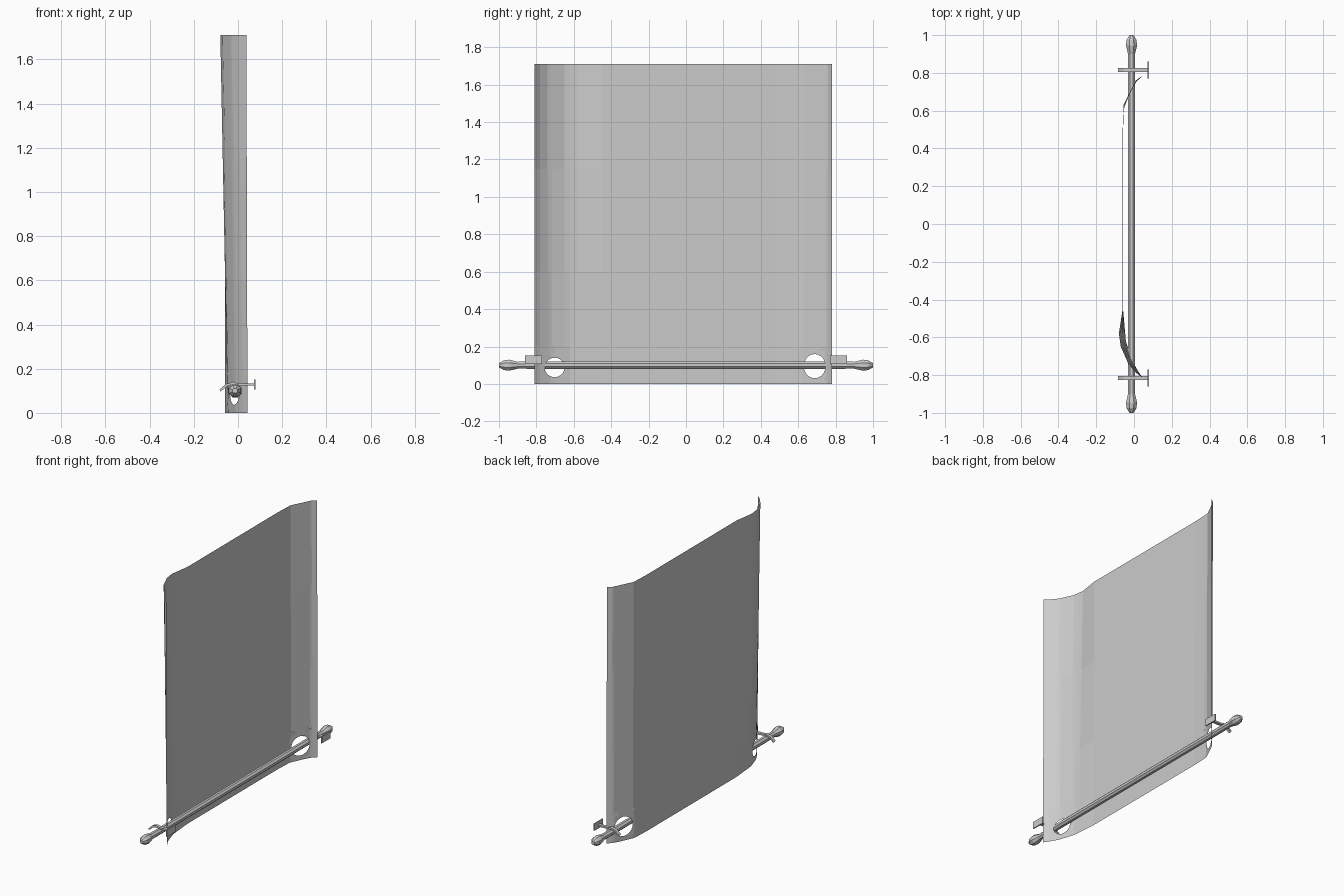
import bpy, bmesh, math

if "Cube" in bpy.data.objects:
    bpy.data.objects.remove(bpy.data.objects["Cube"])

HEIGHT, PATCH_H = 1.71, 0.2


def finish(name, bm):
    bmesh.ops.remove_doubles(bm, verts=bm.verts, dist=1e-5)
    bmesh.ops.recalc_face_normals(bm, faces=bm.faces)
    me = bpy.data.meshes.new(name)
    bm.to_mesh(me)
    bm.free()
    ob = bpy.data.objects.new(name, me)
    bpy.context.collection.objects.link(ob)
    return ob


# Curved cross-section of the sheet as (y, x), at its bottom and top
BOTTOM = [(-.81, .043), (-.78, .022), (-.72, -.012), (-.62, -.043), (-.45, -.058),
          (.5, -.058), (.62, -.053), (.75, .008), (.78, .04)]
TOP = [(-.81, .038), (-.78, .002), (-.74, -.03), (-.65, -.07), (-.58, -.08), (-.45, -.06),
       (.5, -.06), (.63, -.055), (.76, .01), (.78, .037)]


def lerp_profile(profile, y):
    for (y0, x0), (y1, x1) in zip(profile, profile[1:]):
        if y <= y1 + 1e-6:
            return x0 + (x1 - x0) * (y - y0) / (y1 - y0)
    return profile[-1][1]


def bend(y, z):
    t = z / HEIGHT
    return (lerp_profile(BOTTOM, y) * (1 - t) + lerp_profile(TOP, y) * t, y, z)


# Hanging sheet with an oval opening near each lower corner
# Each hole: patch y range, centre y, centre z, radius y, radius z
HOLES = [(-.78, -.62, -.702, .088, .053, .052),
         (.60, .76, .688, .095, .058, .065)]
bm = bmesh.new()


def quad(points):
    bm.faces.new([bm.verts.new(bend(*p)) for p in points])


ys = [-.81, -.78, -.74, -.72, -.65, -.62, -.58, -.45, .5, .60, .63, .75, .76, .78]
zs = [0, PATCH_H, .6, 1.15, HEIGHT]
for y0, y1 in zip(ys, ys[1:]):
    for z0, z1 in zip(zs, zs[1:]):
        in_patch = any(h[0] <= (y0 + y1) / 2 <= h[1] for h in HOLES)
        if z0 == 0 and in_patch:
            continue
        quad([(y0, z0), (y1, z0), (y1, z1), (y0, z1)])

for ya, yb, cy, cz, ry, rz in HOLES:
    corners = [math.atan2(z - cz, y - cy) % math.tau for y in (ya, yb) for z in (0, PATCH_H)]
    angles = sorted([i * math.tau / 20 for i in range(20)] + corners)

    def ring_point(a, t):
        c, s = math.cos(a), math.sin(a)
        dy = ((yb if c > 0 else ya) - cy) / c if abs(c) > 1e-6 else 9
        dz = ((PATCH_H if s > 0 else 0) - cz) / s if abs(s) > 1e-6 else 9
        outer = min(dy, dz)
        inner = 1 / math.hypot(c / ry, s / rz)
        r = inner + (outer - inner) * t
        return (min(max(cy + r * c, ya), yb), min(max(cz + r * s, 0), PATCH_H))

    for a0, a1 in zip(angles, angles[1:] + angles[:1]):
        for t0, t1 in ((0, .5), (.5, 1)):
            quad([ring_point(a0, t0), ring_point(a0, t1), ring_point(a1, t1), ring_point(a1, t0)])
finish("cloth_sheet", bm)

# Octagonal rod with a knob on each end
half = [(1.0, .012), (.975, .028), (.945, .032), (.90, .02), (.80, .021)]
profile = half + [(-y, r) for y, r in reversed(half)]
bm = bmesh.new()
rings = [[bm.verts.new((-.013 + r * math.cos(math.tau * (i + .5) / 8), y,
                        .1 + r * math.sin(math.tau * (i + .5) / 8))) for i in range(8)]
         for y, r in profile]
for a, b in zip(rings, rings[1:]):
    for i in range(8):
        j = (i + 1) % 8
        bm.faces.new((a[i], a[j], b[j], b[i]))
bm.faces.new(rings[0])
bm.faces.new(rings[-1])
finish("curtain_rod", bm)


# Wall brackets: a hooked strap over the rod and a mounting plate
def extrude_outline(name, pts, y0, y1):
    bm = bmesh.new()
    face = bm.faces.new([bm.verts.new((x, y0, z)) for x, z in pts])
    new = bmesh.ops.extrude_face_region(bm, geom=[face])["geom"]
    bmesh.ops.translate(bm, vec=(0, y1 - y0, 0),
                        verts=[v for v in new if isinstance(v, bmesh.types.BMVert)])
    return finish(name, bm)


strap = [(.075, .134), (0, .134), (-.025, .139), (-.055, .131), (-.084, .105),
         (-.078, .097), (-.05, .121), (-.025, .128), (0, .123), (.075, .123)]
plate = [(.072, .106), (.079, .106), (.079, .152), (.072, .152)]
for side, label in ((-1, "left"), (1, "right")):
    extrude_outline(label + "_bracket_strap", strap, side * .815 - .01, side * .815 + .01)
    extrude_outline(label + "_bracket_plate", plate, side * .815 - .045, side * .815 + .045)
